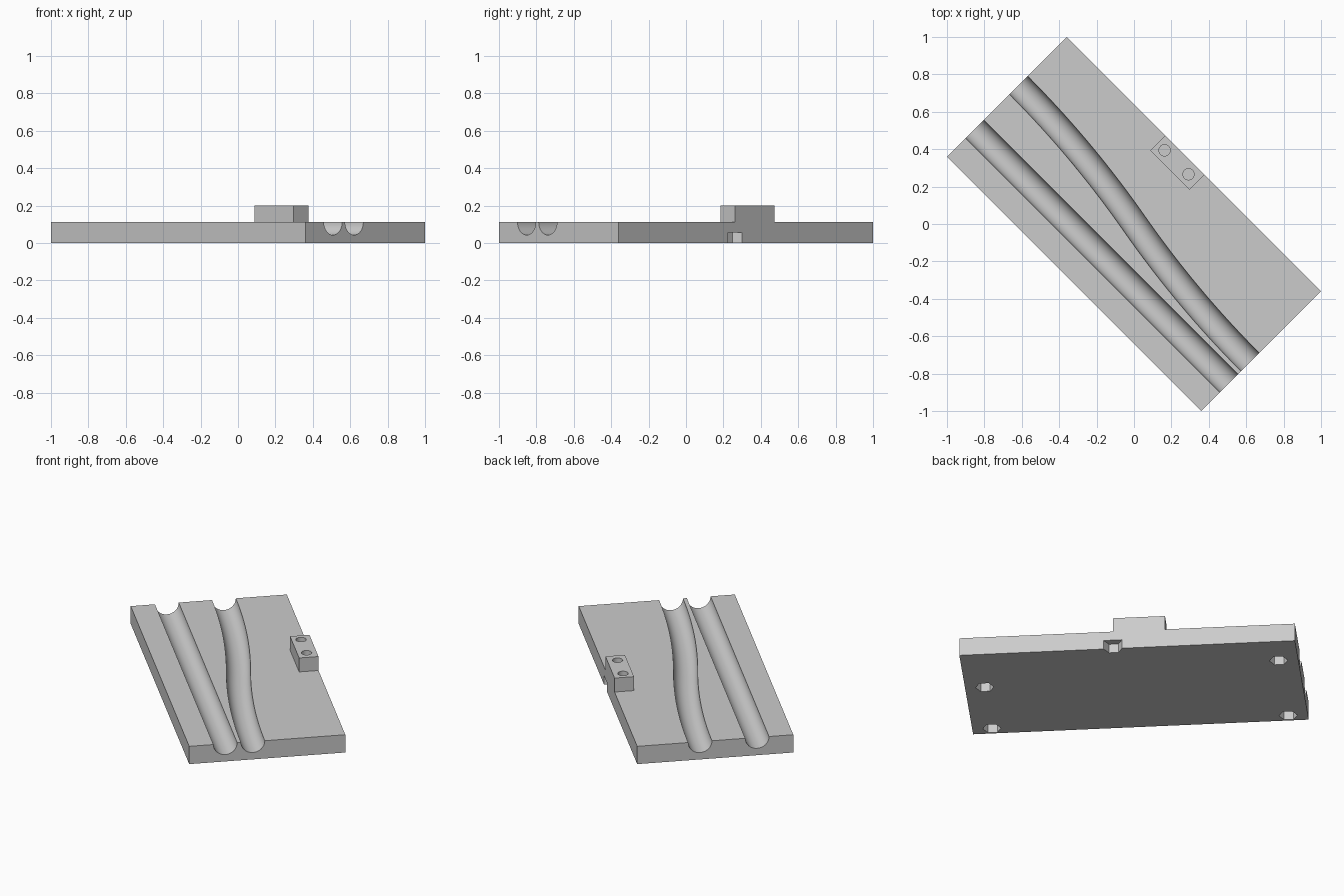
import bpy
import math

LENGTH, WIDTH, THICK = 1.9235, 0.905, 0.112
BLOCK_TOP = 0.2
TURN = -math.pi / 4          # the long side runs diagonally

cube = bpy.data.objects.get("Cube")
if cube:
    bpy.data.objects.remove(cube, do_unlink=True)

grey = bpy.data.materials.new("light_grey")
grey.use_nodes = True
grey.diffuse_color = (0.6, 0.6, 0.6, 1)
grey.node_tree.nodes["Principled BSDF"].inputs["Base Color"].default_value = (0.6, 0.6, 0.6, 1)


def box(name, x0, x1, y0, y1, z0, z1):
    bpy.ops.mesh.primitive_cube_add(size=1, location=((x0 + x1) / 2, (y0 + y1) / 2, (z0 + z1) / 2))
    ob = bpy.context.object
    ob.name = name
    ob.scale = (x1 - x0, y1 - y0, z1 - z0)
    bpy.ops.object.transform_apply(location=True, rotation=False, scale=True)
    ob.data.materials.append(grey)
    return ob


def prism(name, sides, radius, x, y, z0, z1, spin=0):
    bpy.ops.mesh.primitive_cylinder_add(vertices=sides, radius=radius, depth=z1 - z0,
                                        location=(x, y, (z0 + z1) / 2), rotation=(0, 0, spin))
    ob = bpy.context.object
    ob.name = name
    ob.data.materials.append(grey)
    return ob


def tube(name, points, radius):
    curve = bpy.data.curves.new(name, "CURVE")
    curve.dimensions = "3D"
    curve.bevel_depth = radius
    curve.bevel_resolution = 14
    curve.use_fill_caps = True
    spline = curve.splines.new("POLY")
    spline.points.add(len(points) - 1)
    for p, co in zip(spline.points, points):
        p.co = (*co, 1)
    ob = bpy.data.objects.new(name, curve)
    bpy.context.collection.objects.link(ob)
    bpy.ops.object.select_all(action="DESELECT")
    ob.select_set(True)
    bpy.context.view_layer.objects.active = ob
    bpy.ops.object.convert(target="MESH")
    ob = bpy.context.object
    ob.data.materials.append(grey)
    return ob


def combine(target, other, operation):
    mod = target.modifiers.new(operation.lower(), "BOOLEAN")
    mod.operation = operation
    mod.solver = "EXACT"
    mod.object = other
    bpy.context.view_layer.objects.active = target
    bpy.ops.object.modifier_apply(modifier=mod.name)
    bpy.data.objects.remove(other, do_unlink=True)


def bend(t):
    """Two equal arcs joined in an S, t from -1 to 1."""
    t = max(-1, min(1, t))
    return 2 * t - t * abs(t)


# Base plate with the raised block flush on one long edge
plate = box("track_plate", -LENGTH / 2, LENGTH / 2, -WIDTH / 2, WIDTH / 2, 0, THICK)
block = box("peg_block", -0.217, 0.081, 0.34, WIDTH / 2, 0.08, BLOCK_TOP)
combine(plate, block, "UNION")

# Straight and S-shaped grooves
half = LENGTH / 2
straight = [(s * (half + 0.1), -0.243, THICK) for s in (-1, 1)]
steps = 48
curved = [(half * t, 0.0025 - 0.0855 * bend(t), THICK)
          for t in (1.1 * (2 * i / steps - 1) for i in range(steps + 1))]
for path in (straight, curved):
    combine(plate, tube("groove_cutter", path, 0.069), "DIFFERENCE")

# Round holes in the block
for x in (-0.163, 0.018):
    combine(plate, prism("hole_cutter", 32, 0.03, x, 0.394, 0.12, 0.3), "DIFFERENCE")

# Hexagonal pockets underneath, the last one open at the edge
for x, y in ((0.849, 0.076), (-0.849, 0.234), (0.849, -0.396), (-0.849, -0.396), (0.081, WIDTH / 2)):
    combine(plate, prism("pocket_cutter", 6, 0.053, x, y, -0.1, 0.056, math.pi / 6), "DIFFERENCE")

# Turn the finished plate and shade it
plate.rotation_euler.z = TURN
bpy.ops.object.select_all(action="DESELECT")
plate.select_set(True)
bpy.context.view_layer.objects.active = plate
bpy.ops.object.transform_apply(location=True, rotation=True, scale=True)
bpy.ops.object.shade_smooth_by_angle(angle=math.radians(30))
